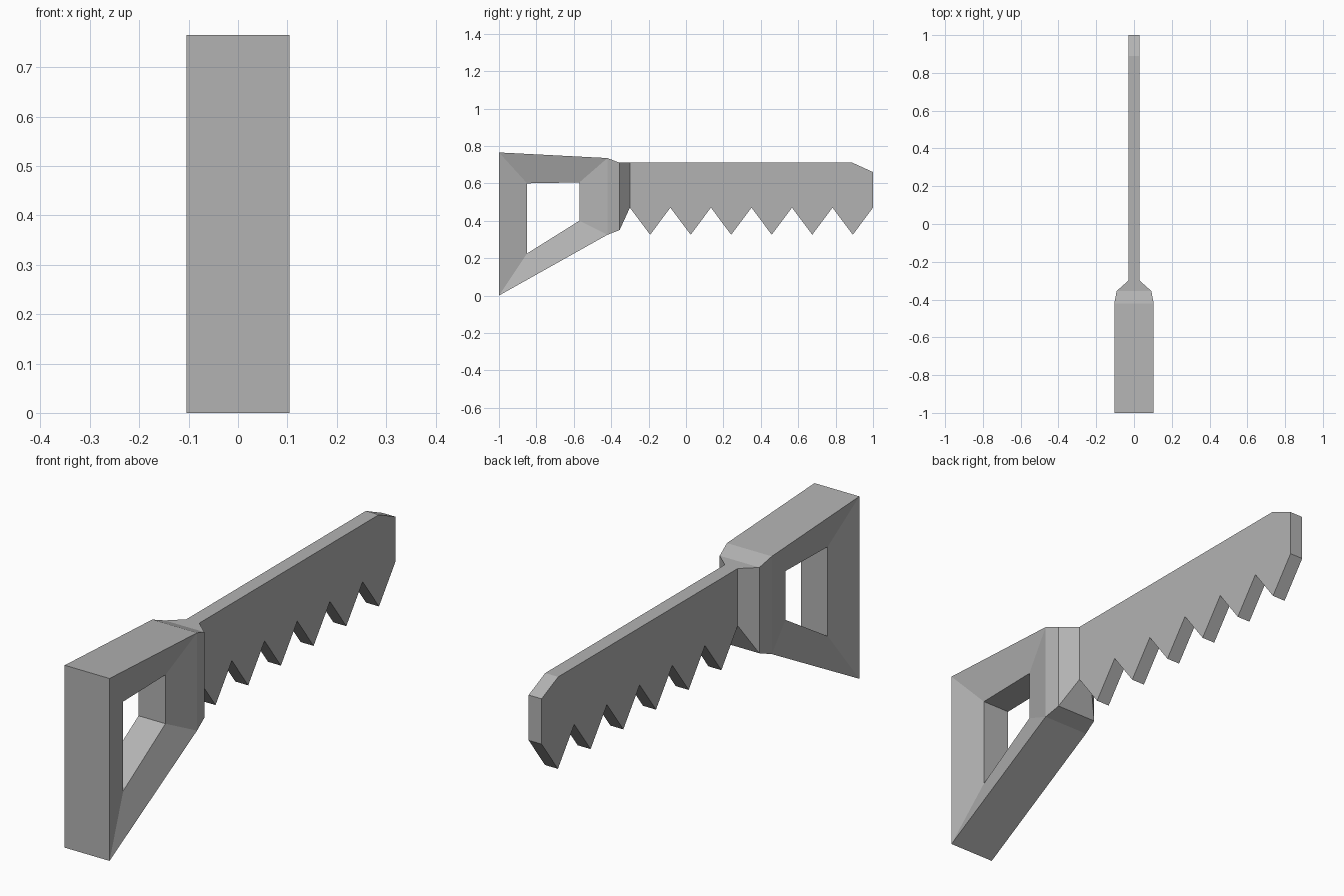
import bpy
import bmesh

cube = bpy.data.objects.get("Cube")
if cube:
    bpy.data.objects.remove(cube, do_unlink=True)

GREY = (0.45, 0.45, 0.45, 1)
grey = bpy.data.materials.new("plain grey")
grey.use_nodes = True
grey.diffuse_color = GREY
grey.node_tree.nodes["Principled BSDF"].inputs["Base Color"].default_value = GREY


def finish(name, bm):
    bmesh.ops.recalc_face_normals(bm, faces=bm.faces)
    mesh = bpy.data.meshes.new(name)
    bm.to_mesh(mesh)
    bm.free()
    mesh.materials.append(grey)
    obj = bpy.data.objects.new(name, mesh)
    bpy.context.collection.objects.link(obj)


def loop(bm, profile, x):
    """Vertices of a (y, z) profile at one x position."""
    return [bm.verts.new((x, y, z)) for y, z in profile]


def bridge(bm, a, b):
    """Quads between two matching closed loops."""
    for i in range(len(a)):
        j = (i + 1) % len(a)
        bm.faces.new((a[i], a[j], b[j], b[i]))


NECK_Y, NECK_TOP, NECK_BOTTOM = -0.30, 0.71, 0.47
BLADE_HALF = 0.03

# Handle: wide outer frame sloping in to a narrower grip hole
frame = [(-1, 0), (-1, 0.765), (-0.42, 0.735), (-0.42, 0.325)]
hole = [(-0.85, 0.225), (-0.85, 0.60), (-0.57, 0.605), (-0.57, 0.40)]
bm = bmesh.new()
outer = [loop(bm, frame, x) for x in (-0.104, 0.104)]
inner = [loop(bm, hole, x) for x in (-0.0625, 0.0625)]
for side in range(2):
    bridge(bm, outer[side], inner[side])
bridge(bm, inner[0], inner[1])
left, right = outer
for i, j in ((0, 1), (1, 2), (3, 0)):
    bm.faces.new((left[i], left[j], right[j], right[i]))

# Neck: the front of the handle tapers down to the blade
section = [left[2], right[2], right[3], left[3]]
for y, half, top, bottom in ((-0.355, 0.092, NECK_TOP, 0.35),
                             (NECK_Y, BLADE_HALF, NECK_TOP, NECK_BOTTOM)):
    ring = [bm.verts.new((x, y, z)) for x, z in
            ((-half, top), (half, top), (half, bottom), (-half, bottom))]
    bridge(bm, section, ring)
    section = ring
finish("handle", bm)

# Blade: flat plate with a row of teeth and a clipped tip
TEETH = 6
pitch = (1 - NECK_Y) / TEETH
outline = [(NECK_Y, NECK_BOTTOM), (NECK_Y, NECK_TOP), (0.89, NECK_TOP),
           (1, 0.66), (1, NECK_BOTTOM)]
for k in reversed(range(TEETH)):
    start = NECK_Y + k * pitch
    outline.append((start + pitch / 2, 0.325))
    if k:
        outline.append((start, NECK_BOTTOM))
bm = bmesh.new()
sides = [loop(bm, outline, x) for x in (-BLADE_HALF, BLADE_HALF)]
bridge(bm, *sides)
for side in sides:
    bm.faces.new(side)
finish("toothed_blade", bm)
